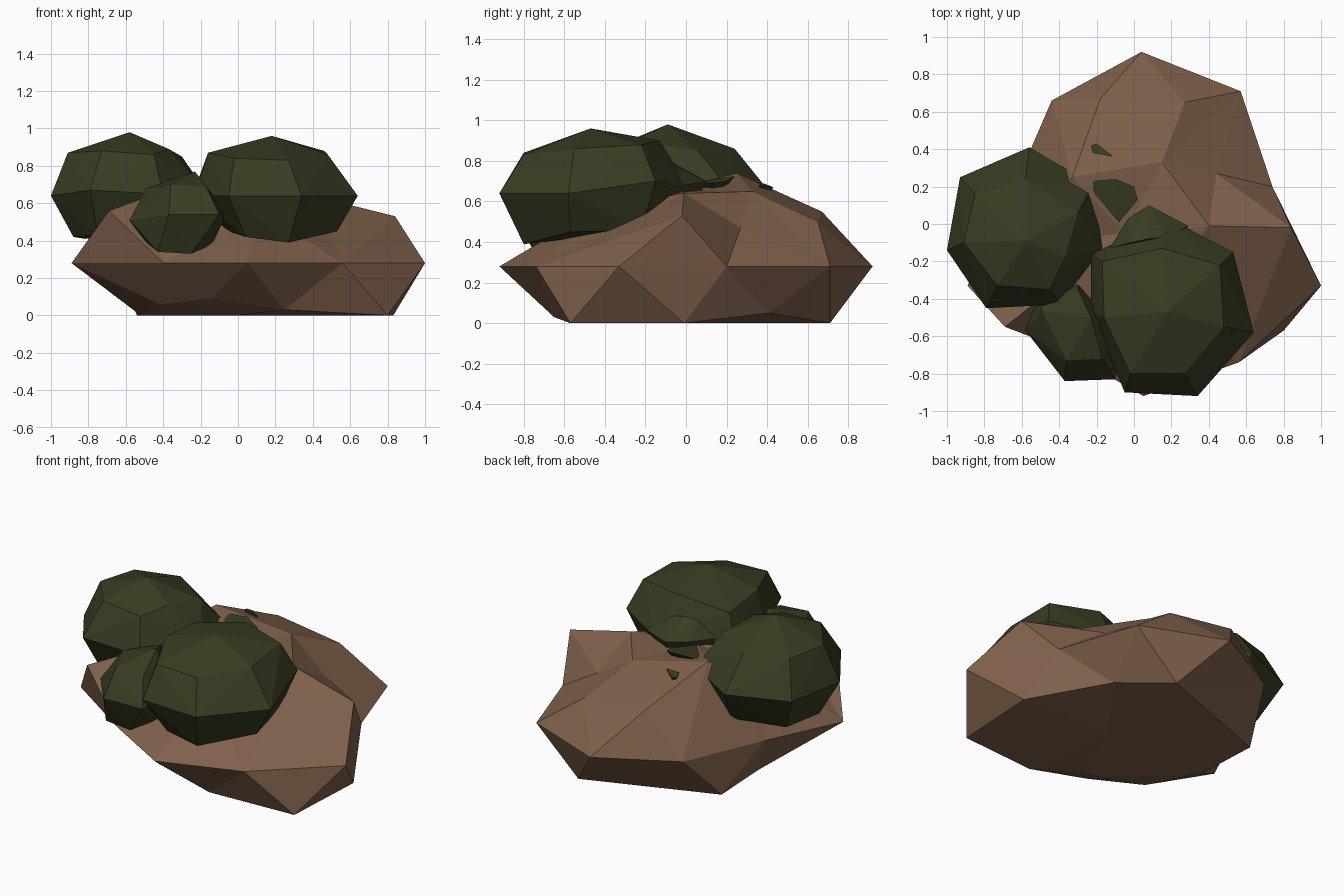
import bpy, bmesh
from mathutils import Vector
from mathutils.geometry import delaunay_2d_cdt


def material(name, rgb):
    m = bpy.data.materials.new(name)
    m.diffuse_color = (*rgb, 1)
    return m


brown = material("earth_brown", (0.215, 0.119, 0.071))
green = material("leaf_green", (0.038, 0.046, 0.016))


def finish(bm, name, mat):
    bmesh.ops.recalc_face_normals(bm, faces=bm.faces)
    mesh = bpy.data.meshes.new(name)
    bm.to_mesh(mesh)
    bm.free()
    mesh.materials.append(mat)
    bpy.context.collection.objects.link(bpy.data.objects.new(name, mesh))


def shell(bm, ring, inner, creases=()):
    """Triangulate a rim loop and the points inside it; creases index rim + inner."""
    pts = ring + inner
    n = len(ring)
    edges = [(i, (i + 1) % n) for i in range(n)] + list(creases)
    co, _, faces, orig, _, _ = delaunay_2d_cdt(
        [Vector(p[:2]) for p in pts], edges, [], 1, 1e-5)
    verts = []
    for c, o in zip(co, orig):
        z = pts[o[0]][2] if o else 0.45
        verts.append(bm.verts.new((c.x, c.y, z)))
    for f in faces:
        bm.faces.new([verts[i] for i in f])


def bush(name, *rings):
    """Faceted clump: the convex hull around layers of points."""
    bm = bmesh.new()
    for ring in rings:
        for p in ring:
            bm.verts.new(p)
    res = bmesh.ops.convex_hull(bm, input=bm.verts)
    loose = {g for g in res["geom_interior"] + res["geom_unused"]
             if isinstance(g, bmesh.types.BMVert)}
    bmesh.ops.delete(bm, geom=list(loose), context='VERTS')
    finish(bm, name, green)


# Boulder: jagged rim, upper facets and undercut base
rim = [(1.0, -.33, .28), (.74, .2, .28), (.57, .71, .28), (.04, .92, .28),
       (-.44, .66, .28), (-.66, .15, .28), (-.89, -.33, .28), (-.69, -.55, .56),
       (-.4, -.66, .28), (.05, -.92, .28), (.56, -.74, .28), (.8, -.57, .0)]
upper = [(.84, -.02, .53), (.44, .27, .47), (.4, -.01, .64), (.15, .33, .65),
         (.27, .65, .50), (-.18, .67, .55), (-.33, .25, .74), (-.58, .40, .54),
         (-.55, -.1, .60), (-.5, -.40, .63), (.1, -.43, .57), (-.05, -.05, .66)]
base = [(.83, -.01, 0), (.5, .41, .05), (.27, .71, 0), (-.54, .41, 0),
        (-.52, 0, 0), (-.42, -.40, .06), (-.15, -.6, .09), (.25, -.65, .03),
        (.2, 0, 0), (.0, -.45, 0)]
rock = bmesh.new()
shell(rock, rim, upper, [(12, 13), (13, 14), (13, 1), (14, 15), (15, 16), (16, 2),
                         (17, 3), (17, 18), (15, 18), (13, 15), (12, 14), (15, 2),
                         (0, 10), (12, 10), (10, 22), (22, 14), (7, 21), (7, 8)])
shell(rock, rim, base, [(12, 13), (13, 14), (14, 15), (15, 16), (16, 17),
                        (12, 11), (6, 8)])
bmesh.ops.remove_doubles(rock, verts=rock.verts, dist=0.001)
finish(rock, "boulder", brown)

# Large front bush
bush("large_bush",
     [(.18, -.47, .96)],
     [(.15, -.13, .90), (.46, -.22, .88), (.48, -.55, .86), (.27, -.80, .83),
      (-.02, -.80, .84), (-.16, -.5, .87), (-.17, -.2, .84)],
     [(.34, -.92, .64), (-.05, -.90, .64), (-.23, -.47, .64), (-.23, -.16, .68),
      (.2, .02, .66), (.53, -.15, .70), (.64, -.58, .64)],
     [(.53, -.57, .45), (.27, -.80, .39), (.04, -.78, .42), (-.08, -.45, .46),
      (.45, -.22, .46), (.1, -.15, .46)])

# Left bush
bush("left_bush",
     [(-.58, -.09, .98)],
     [(-.85, .16, .86), (-.58, .24, .86), (-.30, .06, .85), (-.37, -.18, .89),
      (-.45, -.35, .86), (-.73, -.33, .88), (-.91, -.1, .87)],
     [(-1.0, -.14, .64), (-.93, .25, .64), (-.56, .41, .65), (-.22, .21, .66),
      (-.17, -.13, .66), (-.40, -.43, .65), (-.79, -.45, .67)],
     [(-.88, -.1, .42), (-.75, -.32, .43), (-.45, -.3, .42), (-.82, .15, .41),
      (-.5, .25, .42), (-.3, 0, .42)])

# Small front bush
bush("small_bush",
     [(-.23, -.5, .77)],
     [(-.49, -.47, .68), (-.36, -.73, .70), (-.17, -.72, .69), (-.3, -.35, .72)],
     [(-.58, -.57, .51), (-.52, -.40, .60), (-.37, -.84, .54), (-.1, -.83, .54),
      (-.06, -.6, .54), (-.3, -.3, .55)],
     [(-.5, -.58, .40), (-.43, -.73, .34), (-.25, -.74, .33), (-.14, -.6, .38),
      (-.3, -.45, .35)])

# Sprouts on the crown of the boulder
bush("crown_sprout",
     [(.07, -.08, .80), (-.02, -.1, .79), (.17, -.07, .78)],
     [(.08, .10, .70), (.29, -.01, .68), (-.13, -.13, .69), (-.03, .03, .70)],
     [(.08, .04, .58), (.2, -.1, .58), (-.08, -.12, .58)])
bush("middle_sprout",
     [(-.22, .23, .72), (-.1, .24, .725), (0, .20, .70), (.02, .13, .69),
      (-.08, .01, .69), (-.22, .17, .71)],
     [(-.1, .14, .60)])
bush("back_sprout",
     [(-.23, .42, .675), (-.20, .43, .67), (-.11, .36, .68), (-.22, .38, .69)],
     [(-.18, .38, .58)])
